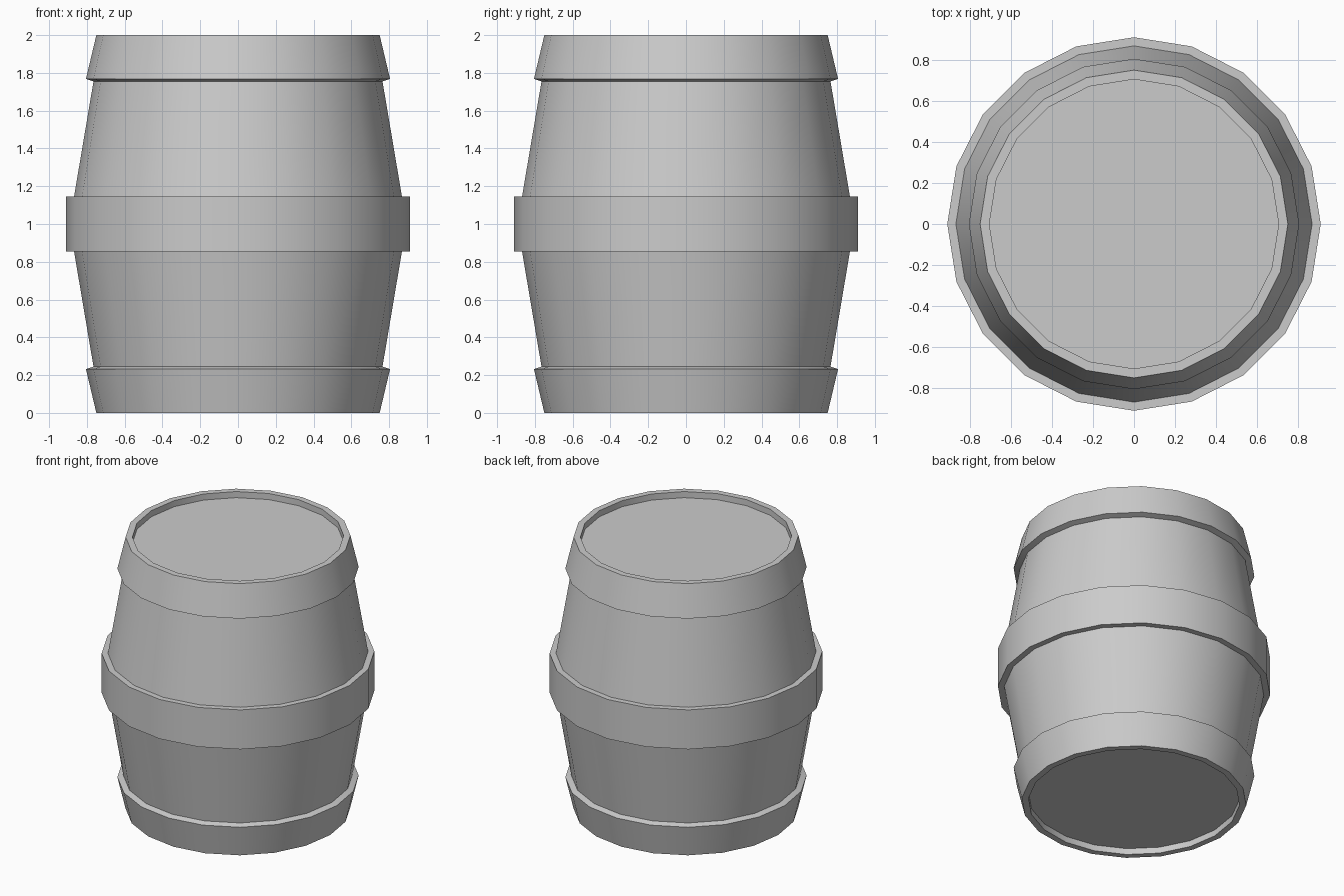
import bpy, bmesh, math

if "Cube" in bpy.data.objects:
    bpy.data.objects.remove(bpy.data.objects["Cube"])

SIDES = 20

# Lower half of the barrel profile (radius, z), from head panel to belly band
half = [
    (0.705, 0.045),  # recessed head
    (0.705, 0.0),    # inner rim
    (0.75, 0.0),     # outer rim
    (0.805, 0.232),  # end hoop flare
    (0.765, 0.245),  # hoop lip back to staves
    (0.868, 0.855),  # staves
    (0.91, 0.855),   # belly band
]
# Mirror about mid-height for the upper half
profile = half + [(r, 2.0 - z) for r, z in reversed(half)]


def lathe(name, points):
    """Revolve a profile around z and cap both ends."""
    bm = bmesh.new()
    rings = []
    for r, z in points:
        rings.append([bm.verts.new((r * math.cos(2 * math.pi * i / SIDES),
                                    r * math.sin(2 * math.pi * i / SIDES), z))
                      for i in range(SIDES)])
    for low, high in zip(rings, rings[1:]):
        for i in range(SIDES):
            j = (i + 1) % SIDES
            bm.faces.new((low[i], low[j], high[j], high[i]))
    bm.faces.new(rings[0][::-1])
    bm.faces.new(rings[-1])
    bmesh.ops.recalc_face_normals(bm, faces=bm.faces)
    mesh = bpy.data.meshes.new(name)
    bm.to_mesh(mesh)
    bm.free()
    obj = bpy.data.objects.new(name, mesh)
    bpy.context.collection.objects.link(obj)
    return obj


# Barrel: staves, hoops, belly band and heads in one watertight shell
barrel = lathe("barrel", profile)
bpy.context.view_layer.objects.active = barrel
barrel.select_set(True)
bpy.ops.object.shade_smooth_by_angle(angle=math.radians(30))
